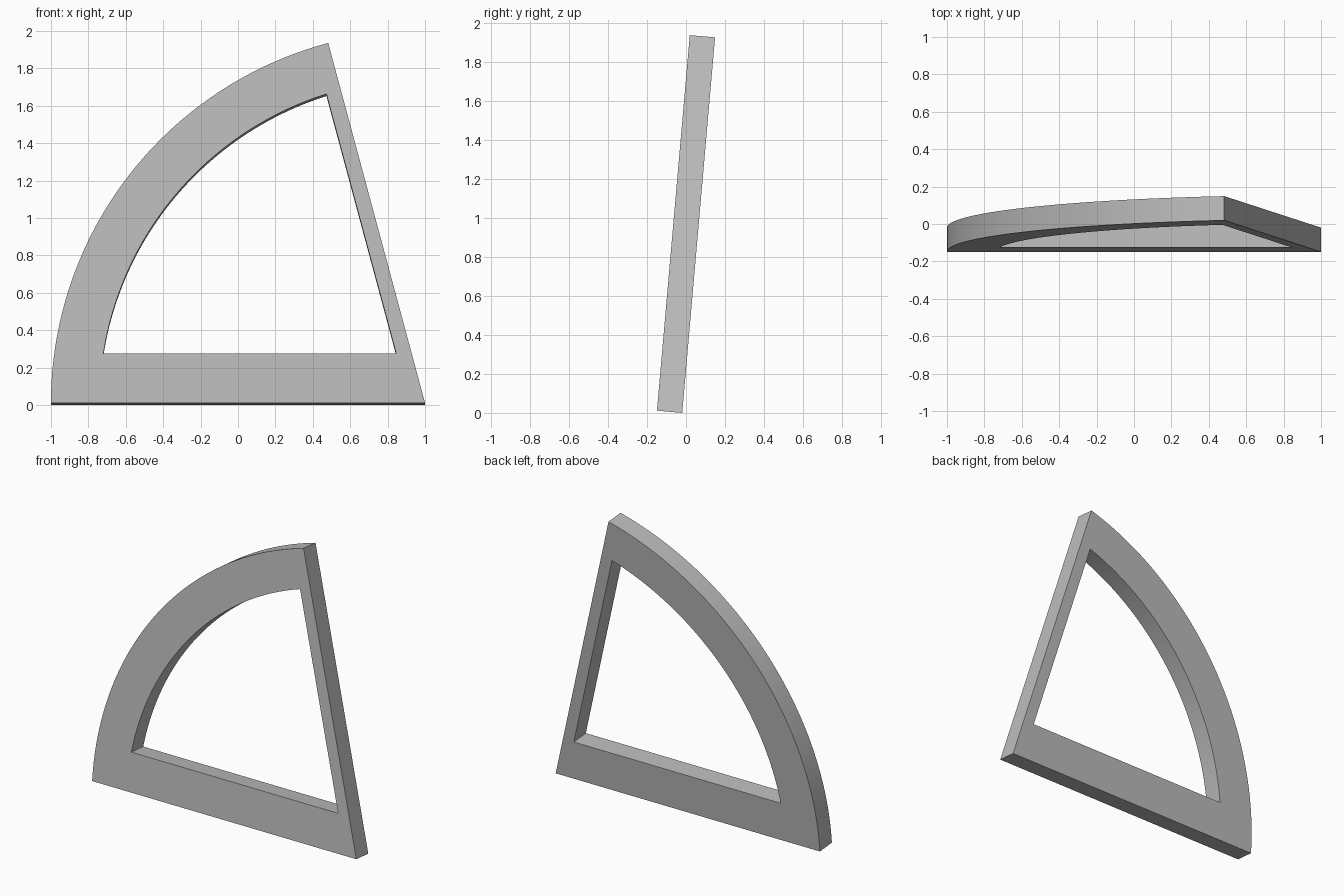
import bpy, bmesh
from math import sin, cos, asin, radians
from mathutils import Matrix

cube = bpy.data.objects.get("Cube")
if cube:
    bpy.data.objects.remove(cube, do_unlink=True)

RADIUS, INNER_RADIUS = 2.0, 1.74
SWEEP, LEAN = radians(75), radians(5)
DEPTH, SILL, SIDE = 0.13, 0.265, 0.08
STEPS = 64

grey = bpy.data.materials.new("mid_grey")
grey.use_nodes = True
grey.diffuse_color = (0.5, 0.5, 0.5, 1)
grey.node_tree.nodes["Principled BSDF"].inputs["Base Color"].default_value = (0.5, 0.5, 0.5, 1)


def arc(radius, start, end):
    """Points on an arc about the sharp corner at x = 1, from the base upwards."""
    angles = [start + (end - start) * i / STEPS for i in range(STEPS + 1)]
    return [(1 - radius * cos(a), radius * sin(a)) for a in angles]


# Outer and inner outlines of the sector, with matching point counts
outer = [(1, 0)] + arc(RADIUS, 0, SWEEP)
corner = 1 - (SIDE + SILL * cos(SWEEP)) / sin(SWEEP)
inner = [(corner, SILL)] + arc(INNER_RADIUS, asin(SILL / INNER_RADIUS),
                               SWEEP - asin(SIDE / INNER_RADIUS))

# Flat ring, then extruded to the frame's depth
bm = bmesh.new()
out_verts = [bm.verts.new((x, 0, z)) for x, z in outer]
in_verts = [bm.verts.new((x, 0, z)) for x, z in inner]
count = len(outer)
for i in range(count):
    j = (i + 1) % count
    bm.faces.new((out_verts[i], out_verts[j], in_verts[j], in_verts[i]))
ring = bmesh.ops.extrude_face_region(bm, geom=bm.faces[:])["geom"]
bmesh.ops.translate(bm, vec=(0, DEPTH, 0),
                    verts=[g for g in ring if isinstance(g, bmesh.types.BMVert)])
bmesh.ops.recalc_face_normals(bm, faces=bm.faces[:])

# Lean the frame back, standing on its rear lower edge
bm.transform(Matrix.Rotation(-LEAN, 4, "X"))
half_depth = (DEPTH * cos(LEAN) + RADIUS * sin(SWEEP) * sin(LEAN)) / 2
bm.transform(Matrix.Translation((0, -half_depth, DEPTH * sin(LEAN))))

mesh = bpy.data.meshes.new("sector_frame")
bm.to_mesh(mesh)
bm.free()
mesh.materials.append(grey)
frame = bpy.data.objects.new("sector_frame", mesh)
bpy.context.collection.objects.link(frame)

bpy.ops.object.select_all(action="DESELECT")
frame.select_set(True)
bpy.context.view_layer.objects.active = frame
bpy.ops.object.shade_smooth_by_angle(angle=radians(30))
